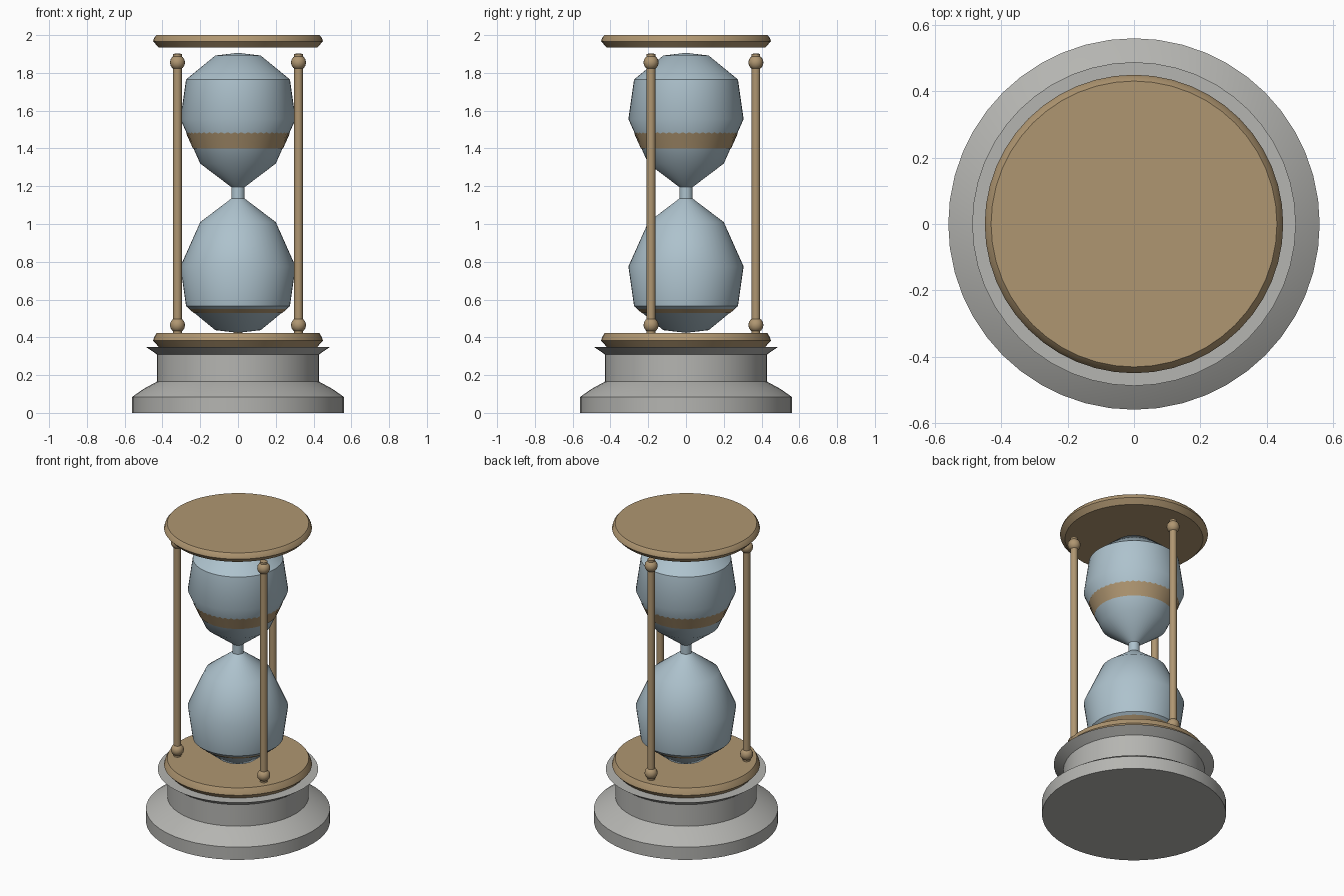
import bpy, bmesh, math

cube = bpy.data.objects.get("Cube")
if cube:
    bpy.data.objects.remove(cube, do_unlink=True)


def make_material(name, rgb):
    mat = bpy.data.materials.new(name)
    mat.use_nodes = True
    mat.diffuse_color = (*rgb, 1)
    mat.node_tree.nodes["Principled BSDF"].inputs["Base Color"].default_value = (*rgb, 1)
    return mat


wood = make_material("tan wood", (0.43, 0.305, 0.165))
stone = make_material("grey stone", (0.46, 0.46, 0.44))
glass = make_material("pale blue glass", (0.42, 0.54, 0.61))


def lathe(name, profile, mat, segments=48, center=(0, 0), angle=35, wave=0):
    """Spin (radius, z) points about a vertical axis, bottom to top."""
    bm = bmesh.new()
    rings = []
    for level, (r, z) in enumerate(profile):
        if r == 0:
            rings.append([bm.verts.new((0, 0, z))] * segments)
            continue
        lift = wave if level == len(profile) - 1 else 0
        ring = []
        for i in range(segments):
            a = 2 * math.pi * i / segments
            ring.append(bm.verts.new((r * math.cos(a), r * math.sin(a), z + lift * (i % 2))))
        rings.append(ring)
    for low, high in zip(rings, rings[1:]):
        for i in range(segments):
            j = (i + 1) % segments
            corners = list(dict.fromkeys((low[i], low[j], high[j], high[i])))
            bm.faces.new(corners)
    mesh = bpy.data.meshes.new(name)
    bm.to_mesh(mesh)
    bm.free()
    mesh.materials.append(mat)
    obj = bpy.data.objects.new(name, mesh)
    obj.location = (*center, 0)
    bpy.context.collection.objects.link(obj)
    bpy.ops.object.select_all(action="DESELECT")
    obj.select_set(True)
    bpy.context.view_layer.objects.active = obj
    bpy.ops.object.shade_smooth_by_angle(angle=math.radians(angle))
    return obj


# Stepped stone pedestal with a flared lip
lathe("pedestal", [(0, 0), (0.56, 0), (0.56, 0.085), (0.5, 0.127), (0.43, 0.165),
                   (0.43, 0.31), (0.488, 0.35), (0, 0.35)], stone, angle=30)

# Bevelled wooden end plates
for name, z in (("bottom_plate", 0.35), ("top_plate", 1.935)):
    lathe(name, [(0, z), (0.42, z), (0.45, z + 0.032), (0.444, z + 0.05),
                 (0.431, z + 0.065 if z > 1 else z + 0.073),
                 (0, z + 0.065 if z > 1 else z + 0.073)], wood, angle=25)

# Glass: one bulb, mirrored about the neck
MIDDLE = 1.165
bulb = [(0, 0.424), (0.12, 0.438), (0.275, 0.565), (0.305, 0.775), (0.2, 1.01), (0.035, 1.135)]
lathe("glass_bulbs", bulb + [(r, 2 * MIDDLE - z) for r, z in reversed(bulb)], glass)


# Sand bands lying just outside the glass
def on_glass(z):
    for (r1, z1), (r2, z2) in zip(bulb, bulb[1:]):
        if z1 <= z <= z2:
            return r1 + (r2 - r1) * (z - z1) / (z2 - z1) + 0.003


for name, low, high, wave in (("upper_sand", 1.40, 1.478, 0.008), ("lower_sand", 0.528, 0.55, 0)):
    band = [(on_glass(2 * MIDDLE - z if z > MIDDLE else z), z) for z in (low, high)]
    lathe(name, band, wood, 96, wave=wave)

# Three posts, each with a ball at both ends
BALL = 0.04
for name, degrees in (("back_post", 90), ("right_post", 210), ("left_post", 330)):
    a = math.radians(degrees)
    spot = (0.37 * math.cos(a), 0.37 * math.sin(a))
    lathe(name, [(0, 0.42), (0.023, 0.42), (0.023, 1.9), (0, 1.904)], wood, 16, spot)
    for end, z in (("lower", 0.465), ("upper", 1.855)):
        arc = [(BALL * math.sin(math.pi * k / 8), z - BALL * math.cos(math.pi * k / 8))
               for k in range(1, 8)]
        lathe(f"{name}_{end}_ball", [(0, z - BALL)] + arc + [(0, z + BALL)], wood, 16, spot, 40)
